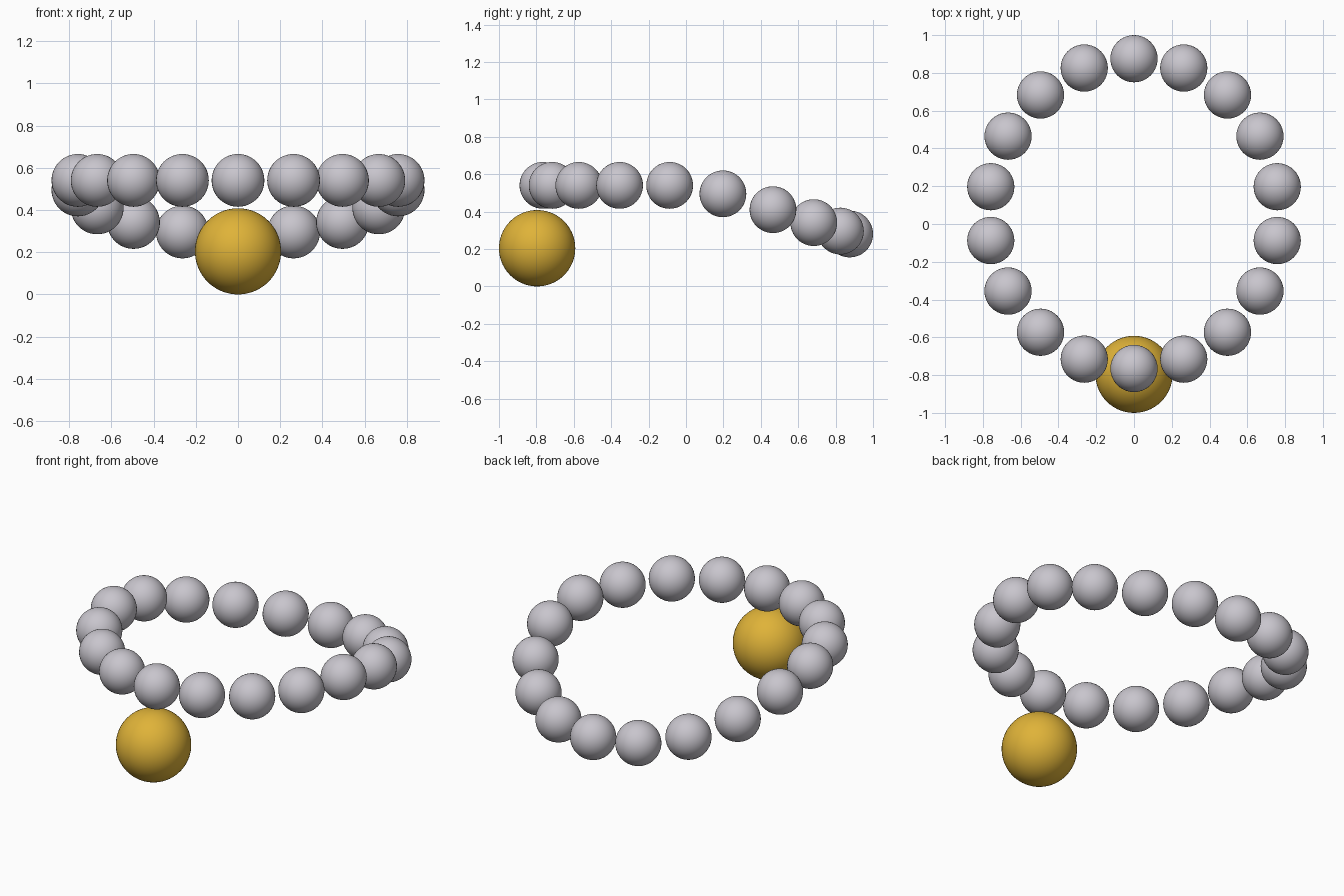
import bpy, math

if "Cube" in bpy.data.objects:
    bpy.data.objects.remove(bpy.data.objects["Cube"])


def material(name, rgb):
    m = bpy.data.materials.new(name)
    m.diffuse_color = (*rgb, 1)
    m.use_nodes = True
    m.node_tree.nodes["Principled BSDF"].inputs["Base Color"].default_value = m.diffuse_color
    return m


silver = material("silver", (0.58, 0.56, 0.61))
gold = material("gold", (0.74, 0.45, 0.04))


def ball(name, centre, radius, mat, segments, rings):
    bpy.ops.mesh.primitive_uv_sphere_add(segments=segments, ring_count=rings,
                                         radius=radius, location=centre)
    ob = bpy.context.object
    ob.name = name
    ob.data.materials.append(mat)
    bpy.ops.object.shade_smooth()
    return ob


# Ring of beads: an oval whose back half droops
COUNT = 18
for i in range(COUNT):
    a = 2 * math.pi * i / COUNT
    s, c = math.sin(a), math.cos(a)
    ball(f"bead_{i + 1:02d}", (0.77 * s, 0.055 + 0.82 * c, 0.54 - 0.26 * max(0, c)),
         0.125, silver, 40, 24)

# Large pendant ball hanging below the front bead
ball("pendant_ball", (0, -0.796, 0.204), 0.204, gold, 56, 36)
